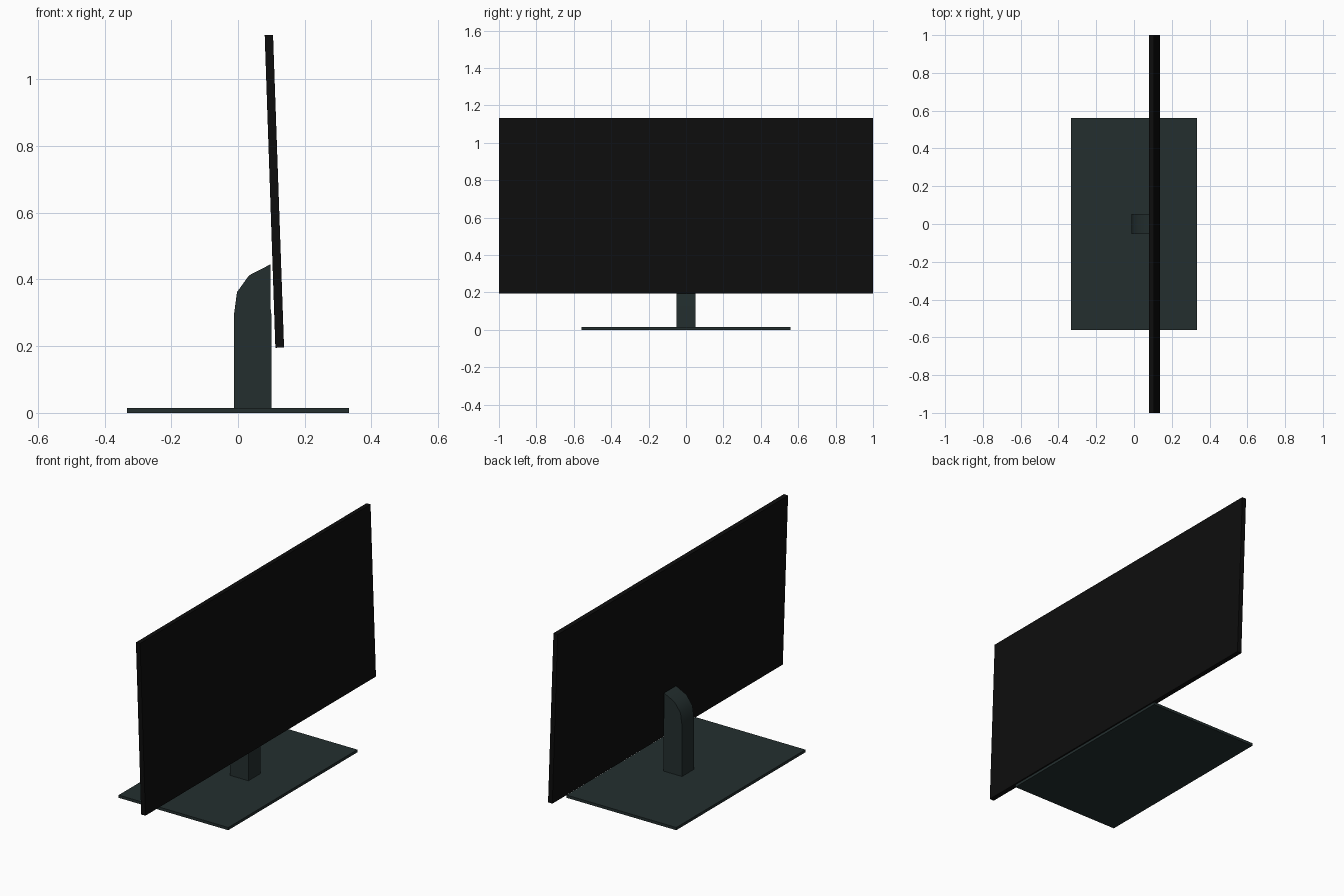
import bpy
import bmesh

cube = bpy.data.objects.get("Cube")
if cube:
    bpy.data.objects.remove(cube, do_unlink=True)


def make_material(name, rgb):
    mat = bpy.data.materials.new(name)
    mat.use_nodes = True
    colour = (*rgb, 1.0)
    mat.diffuse_color = colour
    bsdf = next(n for n in mat.node_tree.nodes if n.type == "BSDF_PRINCIPLED")
    bsdf.inputs["Base Color"].default_value = colour
    return mat


def extrude_profile(name, profile, half_width, mat):
    """Extrude a closed side profile of (x, z) points evenly along y."""
    bm = bmesh.new()
    face = bm.faces.new([bm.verts.new((x, -half_width, z)) for x, z in profile])
    result = bmesh.ops.extrude_face_region(bm, geom=[face])
    moved = [g for g in result["geom"] if isinstance(g, bmesh.types.BMVert)]
    bmesh.ops.translate(bm, verts=moved, vec=(0, 2 * half_width, 0))
    bmesh.ops.recalc_face_normals(bm, faces=bm.faces)
    mesh = bpy.data.meshes.new(name)
    bm.to_mesh(mesh)
    bm.free()
    mesh.materials.append(mat)
    obj = bpy.data.objects.new(name, mesh)
    bpy.context.collection.objects.link(obj)
    return obj


black = make_material("screen_black", (0.004, 0.004, 0.004))
slate = make_material("dark_slate", (0.017, 0.028, 0.028))

# Flat rectangular foot plate
extrude_profile("base_plate",
                [(-0.333, 0), (0.333, 0), (0.333, 0.015), (-0.333, 0.015)],
                0.56, slate)

# Upright stand with a curved shoulder behind the panel
stand = extrude_profile("stand_neck",
                        [(-0.012, 0.014), (0.1, 0.014), (0.1, 0.295),
                         (0.097, 0.32), (0.097, 0.445), (0.033, 0.412),
                         (-0.003, 0.362), (-0.012, 0.295)],
                        0.052, slate)
bpy.ops.object.select_all(action="DESELECT")
stand.select_set(True)
bpy.context.view_layer.objects.active = stand
bpy.ops.object.shade_smooth_by_angle()

# Thin display panel, tilted slightly back
extrude_profile("screen_panel",
                [(0.112, 0.195), (0.138, 0.196), (0.105, 1.133), (0.08, 1.132)],
                1.0, black)
